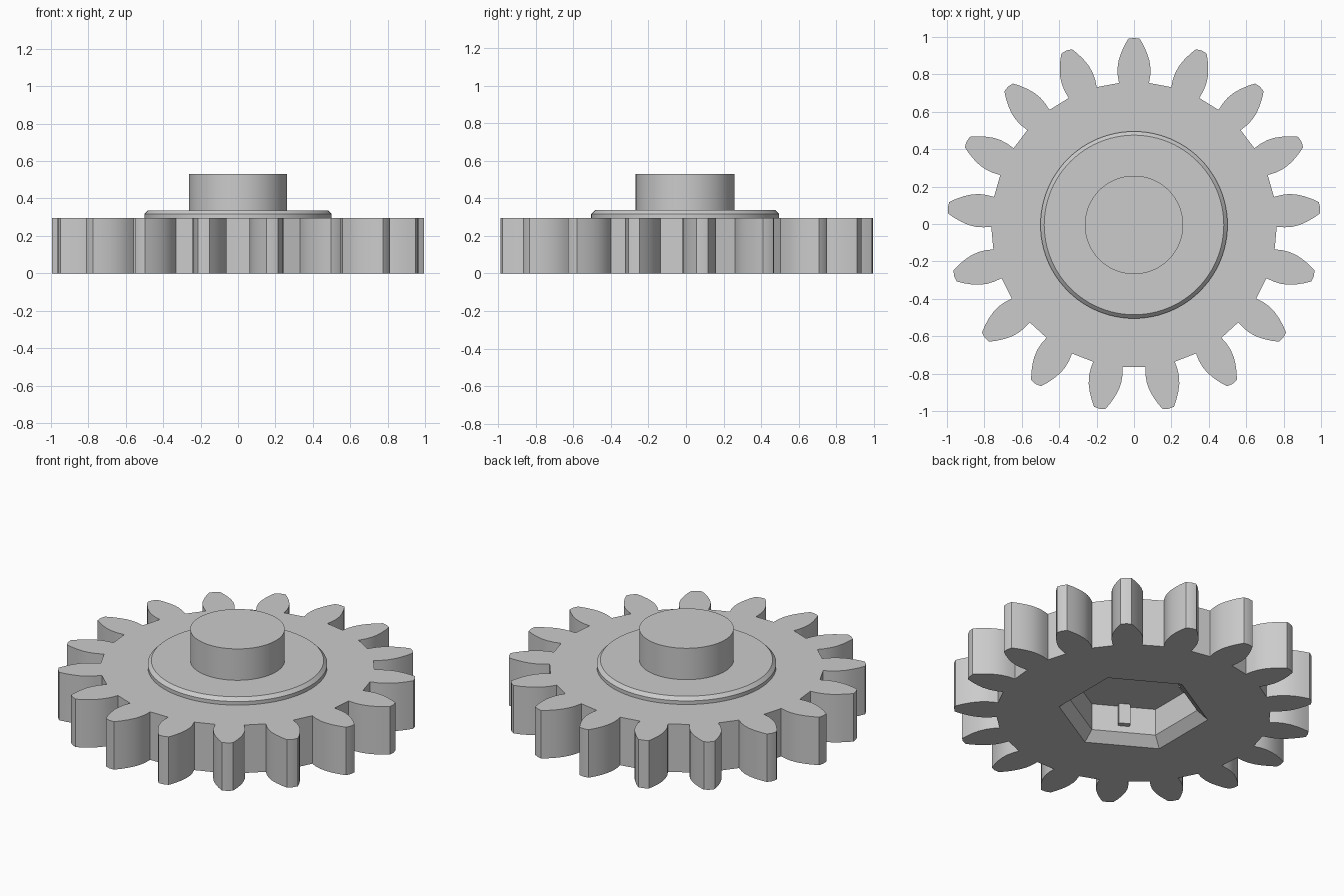
import bpy, bmesh, math
from mathutils import Matrix, Vector

if "Cube" in bpy.data.objects:
    bpy.data.objects.remove(bpy.data.objects["Cube"], do_unlink=True)

TEETH = 17
BODY_TOP = 0.295
POCKET_TOP = 0.22
CENTRE = Vector((0, -0.005, 0))

grey = bpy.data.materials.new("plain grey")
grey.use_nodes = True
grey.diffuse_color = (0.6, 0.6, 0.6, 1)
grey.node_tree.nodes["Principled BSDF"].inputs["Base Color"].default_value = grey.diffuse_color


def ring(radius, z, sides, start=0.0):
    """Points of a regular polygon at height z."""
    step = math.tau / sides
    return [(radius * math.cos(start + i * step), radius * math.sin(start + i * step), z)
            for i in range(sides)]


def loft(name, loops):
    """Solid made by joining matching loops from bottom to top."""
    bm = bmesh.new()
    rows = [[bm.verts.new(p) for p in loop] for loop in loops]
    for low, high in zip(rows, rows[1:]):
        for i in range(len(low)):
            j = (i + 1) % len(low)
            bm.faces.new((low[i], low[j], high[j], high[i]))
    bm.faces.new(rows[0][::-1])
    bm.faces.new(rows[-1])
    bmesh.ops.recalc_face_normals(bm, faces=bm.faces)
    mesh = bpy.data.meshes.new(name)
    bm.to_mesh(mesh)
    bm.free()
    mesh.materials.append(grey)
    obj = bpy.data.objects.new(name, mesh)
    obj.location = CENTRE
    bpy.context.collection.objects.link(obj)
    return obj


def activate(obj):
    bpy.ops.object.select_all(action='DESELECT')
    obj.select_set(True)
    bpy.context.view_layer.objects.active = obj


# Toothed body: one tooth flank, mirrored and turned around the axis
flank = [(0.08, 0.759), (0.087, 0.80), (0.088, 0.84), (0.082, 0.88),
         (0.069, 0.92), (0.051, 0.96), (0.031, 0.995)]
tooth = [Vector((x, y, 0)) for x, y in flank] + [Vector((0, 1.0, 0))]
tooth += [Vector((-x, y, 0)) for x, y in reversed(flank)]
outline = []
for k in range(TEETH):
    turn = Matrix.Rotation(math.tau * k / TEETH, 3, 'Z')
    outline += [turn @ p for p in tooth]
gear_body = loft("gear_body", [outline, [p + Vector((0, 0, BODY_TOP)) for p in outline]])

# Hexagonal pocket with a chamfered mouth, cut from below
start = math.radians(30)
cutter = loft("pocket_cutter", [ring(r, z, 6, start) for r, z in
                                ((0.431, -0.01), (0.36, 0.055), (0.36, POCKET_TOP))])
cutter.hide_render = True
cut = gear_body.modifiers.new("pocket", 'BOOLEAN')
cut.operation = 'DIFFERENCE'
cut.solver = 'EXACT'
cut.object = cutter
activate(gear_body)
bpy.ops.object.modifier_apply(modifier=cut.name)
bpy.data.objects.remove(cutter, do_unlink=True)

# Grip ribs on every other pocket wall
for k in range(3):
    corners = [(0.28, -0.033), (0.33, -0.033), (0.33, 0.033), (0.28, 0.033)]
    rib = loft(f"grip_rib_{k + 1}", [[(x, y, z) for x, y in corners]
                                     for z in (0.095, POCKET_TOP + 0.01)])
    rib.rotation_euler.z = math.tau * k / 3

# Chamfered collar and round hub
collar = loft("collar", [ring(r, z, 96) for r, z in
                         ((0.5, BODY_TOP - 0.01), (0.5, 0.317), (0.48, 0.337))])
hub = loft("hub", [ring(0.263, z, 96) for z in (0.32, 0.53)])

for obj in (gear_body, collar, hub):
    activate(obj)
    bpy.ops.object.shade_smooth_by_angle(angle=math.radians(25))
